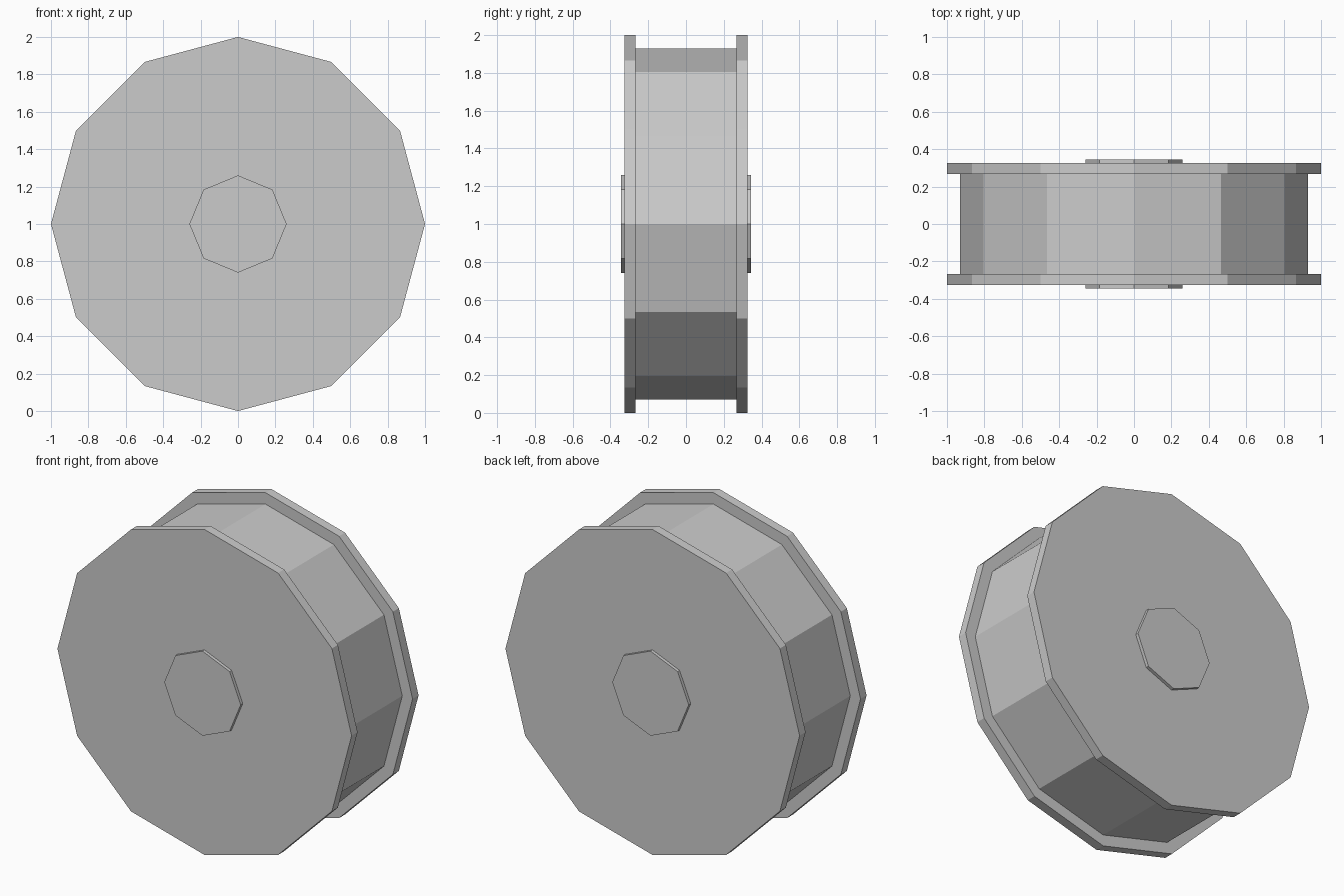
import bpy
import math

cube = bpy.data.objects.get("Cube")
if cube:
    bpy.data.objects.remove(cube, do_unlink=True)

grey = bpy.data.materials.new("plain grey")
grey.use_nodes = True
color = (0.6, 0.6, 0.6, 1)
grey.diffuse_color = color
grey.node_tree.nodes["Principled BSDF"].inputs["Base Color"].default_value = color


def disc(name, sides, radius, y0, y1):
    """Flat-sided disc along the y axis, with a corner pointing up."""
    bpy.ops.mesh.primitive_cylinder_add(
        vertices=sides, radius=radius, depth=y1 - y0,
        location=(0, (y0 + y1) / 2, 1), rotation=(math.pi / 2, 0, 0))
    ob = bpy.context.object
    ob.name = name
    ob.data.materials.append(grey)


# Central drum
disc("drum", 12, 0.93, -0.267, 0.267)

# Wider rims and small hub caps on both sides
for side, s in (("front", -1), ("back", 1)):
    disc(side + "_rim", 12, 1.0, *sorted((s * 0.267, s * 0.325)))
    disc(side + "_hub_cap", 8, 0.26, *sorted((s * 0.325, s * 0.345)))
